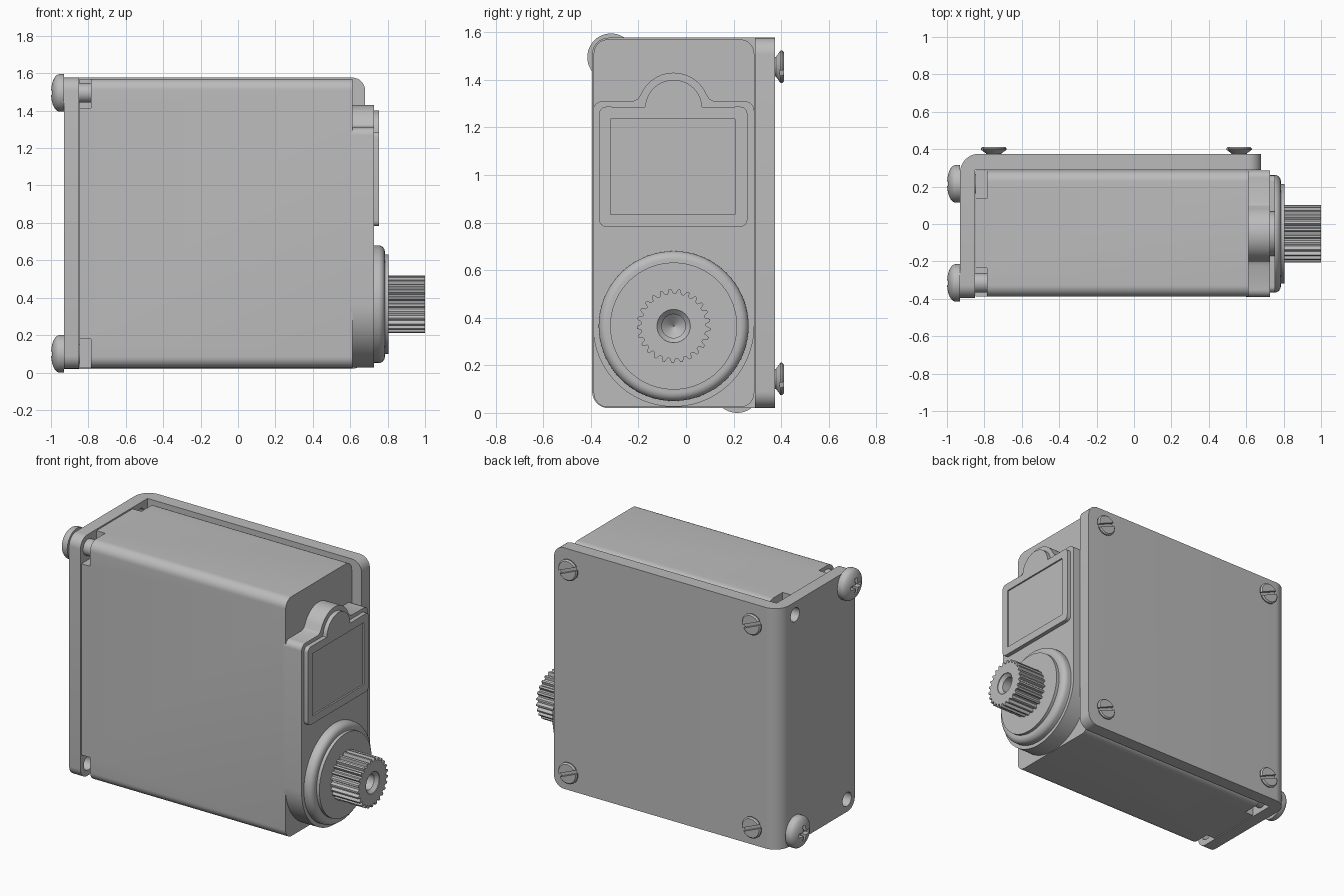
import bpy
import bmesh
from math import sin, cos, pi, tan
from mathutils import Vector, Matrix

cube = bpy.data.objects.get("Cube")
if cube:
    bpy.data.objects.remove(cube, do_unlink=True)

grey = bpy.data.materials.new("plain_grey")
grey.use_nodes = True
grey.diffuse_color = (0.5, 0.5, 0.5, 1)
grey.node_tree.nodes["Principled BSDF"].inputs["Base Color"].default_value = (0.5, 0.5, 0.5, 1)


def place(axis, t, a, b):
    """Point at t along the axis, with a and b across it."""
    return {"x": (t, a, b), "y": (a, t, b), "z": (a, b, t)}[axis]


def finish(name, bm):
    bmesh.ops.recalc_face_normals(bm, faces=bm.faces)
    mesh = bpy.data.meshes.new(name)
    bm.to_mesh(mesh)
    bm.free()
    mesh.materials.append(grey)
    obj = bpy.data.objects.new(name, mesh)
    bpy.context.collection.objects.link(obj)
    return obj


def activate(obj):
    bpy.ops.object.select_all(action="DESELECT")
    obj.select_set(True)
    bpy.context.view_layer.objects.active = obj


def smooth(obj):
    activate(obj)
    bpy.ops.object.shade_smooth_by_angle(angle=pi / 6)


def loft(name, axis, rings):
    """Join (t, outline) rings along an axis and cap both ends."""
    bm = bmesh.new()
    loops = [[bm.verts.new(place(axis, t, a, b)) for a, b in pts] for t, pts in rings]
    for low, high in zip(loops, loops[1:]):
        for i in range(len(low)):
            j = (i + 1) % len(low)
            bm.faces.new((low[i], low[j], high[j], high[i]))
    bm.faces.new(loops[0])
    bm.faces.new(loops[-1])
    return finish(name, bm)


def prism(name, axis, pts, lo, hi):
    return loft(name, axis, [(lo, pts), (hi, pts)])


def arc(ca, cb, r, start, end, n):
    return [(ca + r * cos(start + (end - start) * i / n),
             cb + r * sin(start + (end - start) * i / n)) for i in range(n + 1)]


def lathe(name, axis, centre, profile, n=48):
    """Turn (radius, t) pairs about an axis."""
    return loft(name, axis, [(t, arc(*centre, r, 0, 2 * pi, n)[:-1]) for r, t in profile])


def rect(a0, a1, b0, b1):
    return [(a0, b0), (a1, b0), (a1, b1), (a0, b1)]


def rounded(a0, a1, b0, b1, r):
    corners = [(a0 + r, b0 + r, 2), (a1 - r, b0 + r, 3), (a1 - r, b1 - r, 0), (a0 + r, b1 - r, 1)]
    return [p for a, b, q in corners for p in arc(a, b, r, q * pi / 2, (q + 1) * pi / 2, 8)]


def cut(obj, *cutters):
    for cutter in cutters:
        mod = obj.modifiers.new("cut", "BOOLEAN")
        mod.operation, mod.solver, mod.object = "DIFFERENCE", "EXACT", cutter
        activate(obj)
        bpy.ops.object.modifier_apply(modifier=mod.name)
        bpy.data.objects.remove(cutter, do_unlink=True)


def hump(shoulder, r, flare):
    """Arched bump running from right to left above a shoulder height."""
    a = 0.42 if flare else 0.05
    pts = arc(CY, 1.28, r, a, pi - a, 20)
    if flare:
        pts = [(CY + 0.17, shoulder), (CY + 0.15, shoulder + 0.01)] + pts
        pts += [(CY - 0.15, shoulder + 0.01), (CY - 0.17, shoulder)]
    return pts


def cover_outline(a0, a1, top, r, hump_r, flare, bottom):
    """Outline with rounded shoulders and a hump, over a given bottom edge."""
    return (bottom + arc(a1 - r, top - r, r, 0, pi / 2, 6) + hump(top, hump_r, flare)
            + arc(a0 + r, top - r, r, pi / 2, pi, 6))


CY, CZ = -0.052, 0.365          # output shaft centre
BOLT_Y, BOLT_Z = (-0.315, 0.215), (0.1, 1.495)

# Main case, notched at the four corners next to the bracket
case = prism("main_case", "x", rounded(-0.388, 0.287, 0.024, 1.57, 0.06), -0.847, 0.612)
for y in ((-0.5, -0.235), (0.135, 0.287 + 0.001)):
    for z in ((-0.1, 0.18), (1.415, 1.7)):
        cut(case, prism("notch", "x", rect(*y, *z), -0.9, -0.785))
smooth(case)

# L-shaped bracket with rounded outer bend and rounded free corners
bend = arc(-0.83, 0.275, 0.1, pi, pi / 2, 12)
profile = [(-0.85, -0.395), (-0.93, -0.395)] + bend + [(0.68, 0.375), (0.68, 0.29), (-0.85, 0.29)]
bracket = prism("bracket", "z", profile, 0.02, 1.577)
bm = bmesh.new()
bm.from_mesh(bracket.data)
ends = []
for e in bm.edges:
    p, q = (v.co for v in e.verts)
    if abs(p.z - q.z) < 0.01 and (min(p.x, q.x) > 0.67 or max(p.y, q.y) < -0.39):
        ends.append(e)
bmesh.ops.bevel(bm, geom=ends, offset=0.07, segments=8, profile=0.5, affect="EDGES")
bm.to_mesh(bracket.data)
bm.free()
for y in BOLT_Y:
    for z in BOLT_Z:
        cut(bracket, lathe("hole", "x", (y, z), [(0.045, -1.1), (0.045, -0.8)], 24))
smooth(bracket)

# Front cover: round at the shaft end, humped at the other
bottom = arc(CY, CZ, 0.339, pi, 2 * pi, 40)
cover = prism("front_cover", "x",
              cover_outline(-0.391, 0.287, 1.31, 0.04, 0.15, True, bottom), 0.60, 0.728)
smooth(cover)

# Raised panel with a shallow rectangular recess
bottom = (arc(-0.335, 0.812, 0.03, pi, 1.5 * pi, 6) + arc(0.228, 0.812, 0.03, 1.5 * pi, 2 * pi, 6))
panel = prism("raised_panel", "x",
              cover_outline(-0.365, 0.258, 1.287, 0.03, 0.12, False, bottom), 0.72, 0.755)
cut(panel, prism("recess", "x", rect(-0.318, 0.207, 0.833, 1.236), 0.745, 0.8))
smooth(panel)

# Shaft collar with a rounded rim, then a flat disc
rim = [(0.315 - 0.035 + r, t) for r, t in arc(0, 0.75, 0.035, 0, pi / 2, 8)]
smooth(lathe("shaft_collar", "x", (CY, CZ), [(0.315, 0.72)] + rim, 72))
smooth(lathe("shaft_disc", "x", (CY, CZ), [(0.267, 0.77), (0.267, 0.805)], 72))

# Splined output shaft with a stepped, chamfered bore
teeth = 25
outline = []
for i in range(teeth):
    for frac, r in ((0, 0.136), (0.28, 0.137), (0.5, 0.155), (0.78, 0.155)):
        ang = 2 * pi * (i + frac) / teeth
        outline.append((CY + r * cos(ang), CZ + r * sin(ang)))
shaft = prism("splined_shaft", "x", outline, 0.79, 1.0)
bore = [(0.003, 0.84), (0.05, 0.88), (0.05, 0.975), (0.07, 0.995), (0.07, 1.05)]
cut(shaft, lathe("bore", "x", (CY, CZ), bore, 32))
smooth(shaft)

# Domed cross-slot bolts on two opposite corners of the bracket
for n, (y, z) in enumerate(((BOLT_Y[0], BOLT_Z[1]), (BOLT_Y[1], BOLT_Z[0]))):
    dome = [(0.1 * cos(k * pi / 18), -0.955 - 0.045 * sin(k * pi / 18)) for k in range(9)]
    bolt = lathe(f"bracket_bolt_{n + 1}", "x", (y, z),
                 [(0.052, -0.785), (0.052, -0.93), (0.1, -0.93)] + dome)
    cut(bolt,
        prism("slot", "x", rect(y - 0.05, y + 0.05, z - 0.012, z + 0.012), -1.1, -0.965),
        prism("slot", "x", rect(y - 0.012, y + 0.012, z - 0.05, z + 0.05), -1.1, -0.965))
    smooth(bolt)

# Slotted tapered screws on the back plate
for x in (-0.75, 0.562):
    for z in (0.143, 1.455):
        screw = lathe("back_screw", "y", (x, z),
                      [(0.042, 0.36), (0.042, 0.378), (0.068, 0.397), (0.068, 0.404), (0.06, 0.412)], 32)
        turn = Matrix.Rotation(-0.4, 2)
        slot = [tuple(Vector((x, z)) + turn @ Vector(p)) for p in rect(-0.1, 0.1, -0.011, 0.011)]
        cut(screw, prism("slot", "y", slot, 0.393, 0.5))
        smooth(screw)
